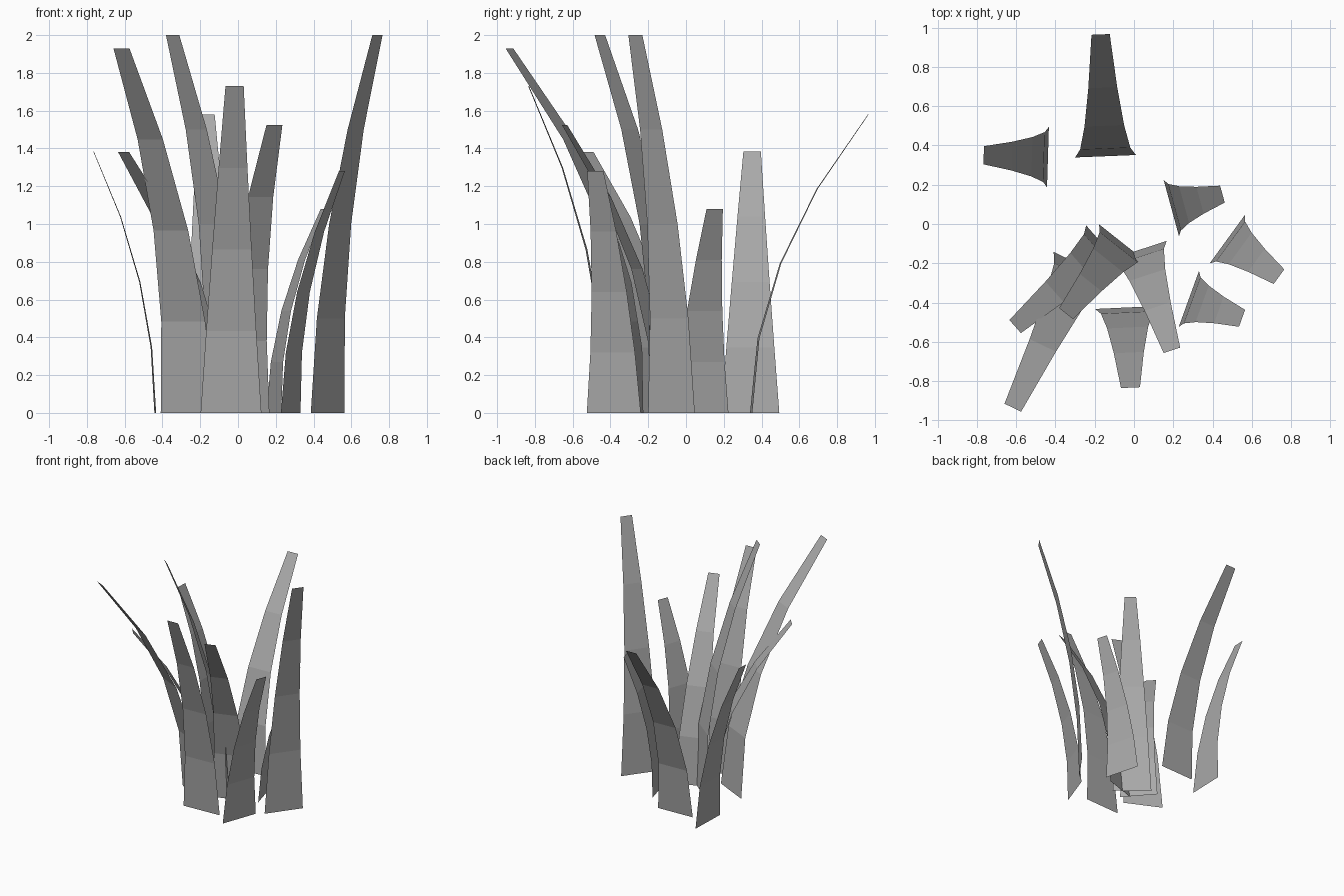
import bpy
from mathutils import Vector

if "Cube" in bpy.data.objects:
    bpy.data.objects.remove(bpy.data.objects["Cube"])

# One flat grey for the whole clump
grey = bpy.data.materials.new("blade_grey")
grey.diffuse_color = (0.4, 0.4, 0.4, 1)
grey.use_nodes = True
grey.node_tree.nodes["Principled BSDF"].inputs["Base Color"].default_value = grey.diffuse_color

SEGMENTS = 4
TIP_RATIO = 0.3   # tip width relative to base width

# base x, base y, tip x, tip y, height, base width
BLADES = [
    (-0.145, 0.345, -0.170, 0.965, 1.58, 0.310),   # back
    (-0.438, 0.340, -0.765, 0.350, 1.385, 0.308),  # left
    (-0.037, -0.425, -0.018, -0.833, 1.73, 0.322), # front
    (0.026, -0.132, 0.193, -0.643, 1.525, 0.295),  # front, leaning right
    (-0.268, -0.210, -0.617, -0.935, 1.93, 0.313), # long front left
    (-0.146, -0.118, -0.605, -0.522, 1.38, 0.295), # left inner
    (-0.060, -0.095, -0.346, -0.456, 2.0, 0.300),  # tall inner
    (0.475, -0.077, 0.738, -0.268, 2.0, 0.305),    # tall right
    (0.190, 0.081, 0.450, 0.152, 1.08, 0.298),     # short right
    (0.279, -0.382, 0.550, -0.480, 1.28, 0.304),   # front right
]


def make_blade(name, bx, by, tx, ty, height, width):
    """Flat tapering strip that bends outward along a parabola."""
    base, lean = Vector((bx, by, 0)), Vector((tx - bx, ty - by, 0))
    side = Vector((-lean.y, lean.x, 0)).normalized()
    verts = []
    for i in range(SEGMENTS + 1):
        t = i / SEGMENTS
        centre = base + lean * t * t + Vector((0, 0, height * t))
        half = side * width / 2 * (1 + (TIP_RATIO - 1) * t)
        verts += [centre - half, centre + half]
    # faces look inward and up
    faces = [(2 * i, 2 * i + 2, 2 * i + 3, 2 * i + 1) for i in range(SEGMENTS)]
    mesh = bpy.data.meshes.new(name)
    mesh.from_pydata(verts, [], faces)
    mesh.materials.append(grey)
    bpy.context.collection.objects.link(bpy.data.objects.new(name, mesh))


for n, spec in enumerate(BLADES, 1):
    make_blade(f"grass_blade_{n}", *spec)
